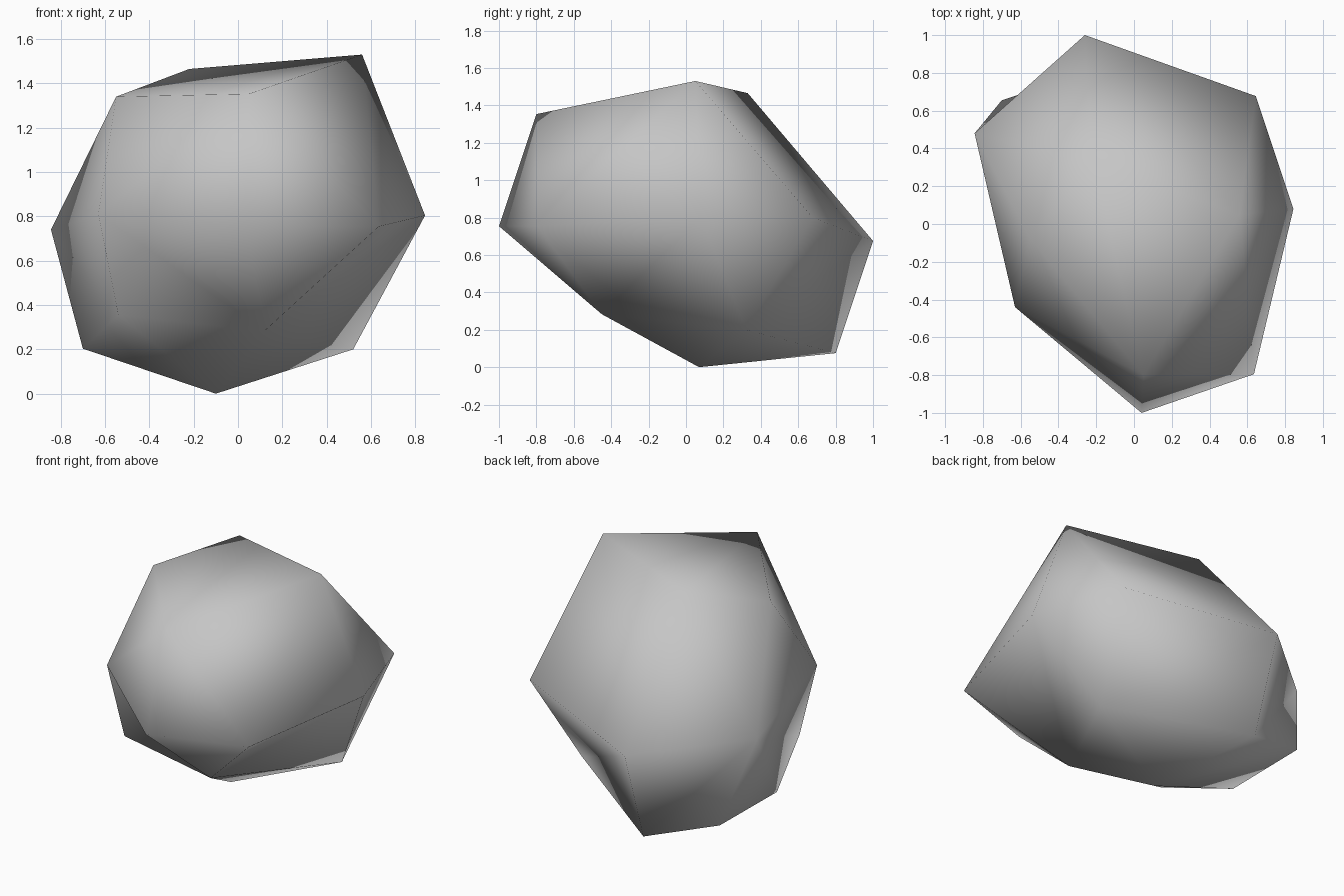
import bpy
import bmesh

# Remove the default cube
cube = bpy.data.objects.get("Cube")
if cube:
    bpy.data.objects.remove(cube, do_unlink=True)

# Stone colour
stone = bpy.data.materials.new("grey_stone")
stone.use_nodes = True
grey = (0.56, 0.56, 0.56, 1.0)
stone.diffuse_color = grey
stone.node_tree.nodes["Principled BSDF"].inputs["Base Color"].default_value = grey

# Corners of the boulder, from crown to base
corners = {
    "peak": (0.56, 0.05, 1.53), "crown_back": (-0.22, 0.33, 1.465),
    "crown_right": (-0.55, -0.08, 1.34), "brow": (0.05, -0.80, 1.353),
    "nose": (0.04, -1.0, 0.754), "cheek": (0.635, -0.795, 0.754),
    "left_side": (0.844, 0.08, 0.804), "left_back": (0.645, 0.677, 0.80),
    "back": (-0.26, 1.0, 0.675), "right_back": (-0.844, 0.48, 0.74),
    "right_front": (-0.63, -0.44, 0.81), "chin": (0.12, -0.45, 0.283),
    "foot_left": (0.52, 0.32, 0.20), "foot_back": (-0.255, 0.80, 0.075),
    "foot_right": (-0.70, 0.655, 0.21), "foot_side": (-0.70, 0.07, 0.203),
    "foot_front": (-0.54, -0.39, 0.356), "bottom": (-0.10, 0.07, 0.0),
}

# Chipped hollows: edges that run in a valley between two corners
valleys = [
    ("left_side", "chin"), ("right_back", "foot_back"),
    ("back", "foot_left"), ("right_back", "foot_front"),
    ("right_front", "chin"), ("peak", "back"),
]


def carve_valley(bm, a, b):
    """Turn the ridge between corners a and b so that it joins them."""
    for edge in bm.edges:
        opposite = {v for f in edge.link_faces for v in f.verts} - set(edge.verts)
        if opposite == {a, b}:
            bmesh.utils.edge_rotate(edge, True)
            return


# Boulder: convex skin over the corners, then the hollows
bm = bmesh.new()
points = {name: bm.verts.new(co) for name, co in corners.items()}
bmesh.ops.convex_hull(bm, input=bm.verts[:])
bmesh.ops.triangulate(bm, faces=bm.faces[:])
for start, end in valleys:
    if not bm.edges.get((points[start], points[end])):
        carve_valley(bm, points[start], points[end])
bmesh.ops.recalc_face_normals(bm, faces=bm.faces[:])
for face in bm.faces:
    face.smooth = True

mesh = bpy.data.meshes.new("boulder")
bm.to_mesh(mesh)
bm.free()
mesh.materials.append(stone)
boulder = bpy.data.objects.new("boulder", mesh)
bpy.context.collection.objects.link(boulder)
